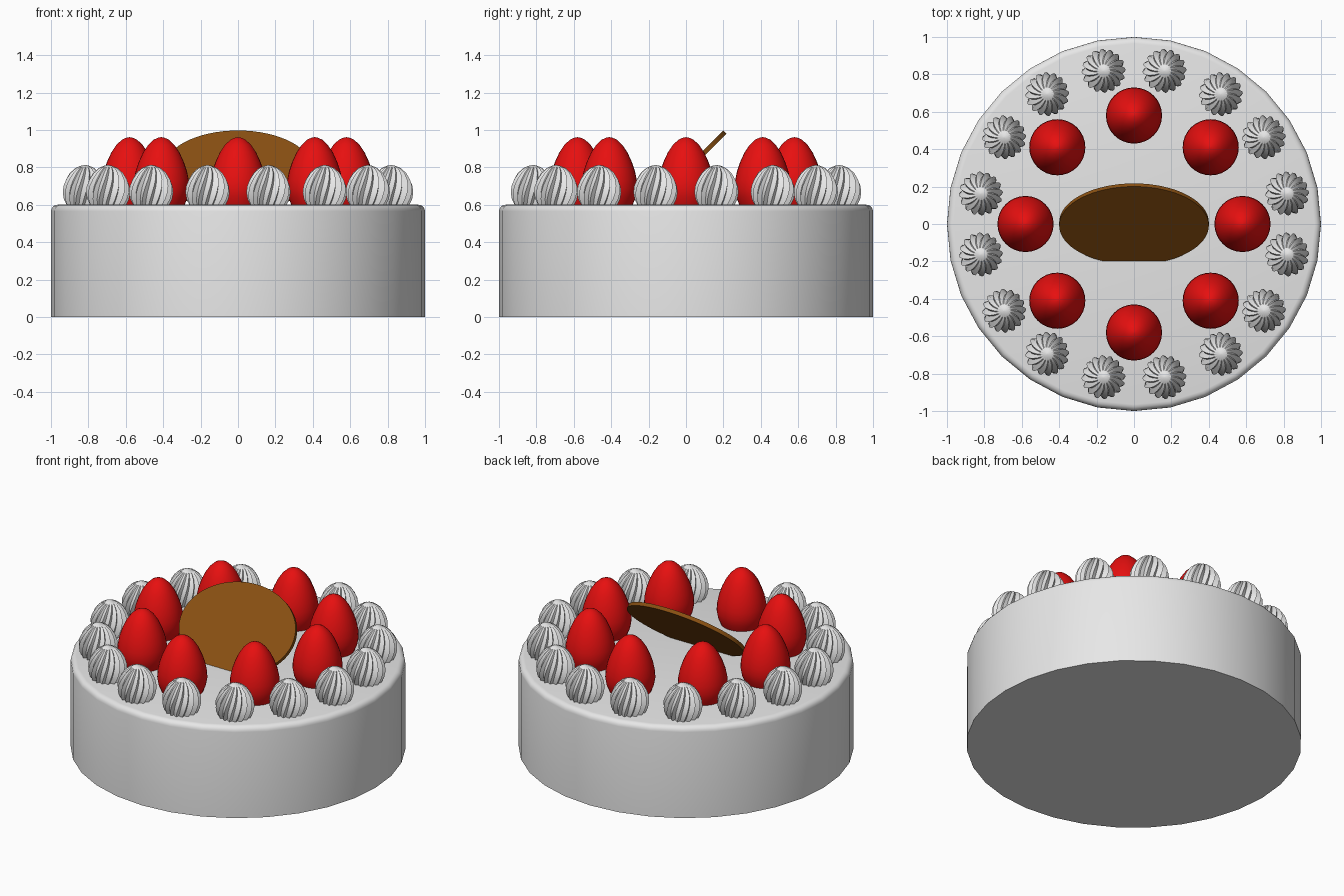
import bpy, bmesh, math
from mathutils import Matrix

if "Cube" in bpy.data.objects:
    bpy.data.objects.remove(bpy.data.objects["Cube"])


def material(name, rgb):
    m = bpy.data.materials.new(name)
    m.diffuse_color = (*rgb, 1)
    m.use_nodes = True
    m.node_tree.nodes["Principled BSDF"].inputs["Base Color"].default_value = m.diffuse_color
    return m


CREAM = material("cream", (0.8, 0.8, 0.8))
RED = material("strawberry red", (0.8, 0.005, 0.005))
BROWN = material("chocolate brown", (0.25, 0.08, 0.006))


def finish(name, bm, mat, angle=30):
    bmesh.ops.recalc_face_normals(bm, faces=bm.faces)
    me = bpy.data.meshes.new(name)
    bm.to_mesh(me)
    bm.free()
    me.materials.append(mat)
    ob = bpy.data.objects.new(name, me)
    bpy.context.collection.objects.link(ob)
    bpy.ops.object.select_all(action='DESELECT')
    ob.select_set(True)
    bpy.context.view_layer.objects.active = ob
    bpy.ops.object.shade_smooth_by_angle(angle=math.radians(angle))
    return ob


def lathe(profile, sides, shape=lambda i, k: (1, 0)):
    """Rings from (radius, z); shape gives a radius factor and extra angle."""
    bm = bmesh.new()
    rings = []
    for k, (r, z) in enumerate(profile):
        ring = []
        for i in range(sides):
            f, da = shape(i, k)
            a = 2 * math.pi * i / sides + da
            ring.append(bm.verts.new((r * f * math.cos(a), r * f * math.sin(a), z)))
        rings.append(ring)
    for lo, hi in zip(rings, rings[1:]):
        for i in range(sides):
            j = (i + 1) % sides
            bm.faces.new((lo[i], lo[j], hi[j], hi[i]))
    bm.faces.new(rings[0][::-1])
    bm.faces.new(rings[-1])
    return bm


def ring_copies(ob, name, count, radius, start):
    for n in range(count):
        a = start + 2 * math.pi * n / count
        c = ob if n == 0 else ob.copy()
        if n:
            bpy.context.collection.objects.link(c)
        c.name = f"{name}_{n + 1}"
        c.location = (radius * math.cos(a), radius * math.sin(a), 0.6)
        c.rotation_euler = (0, 0, a)


# cake body with a rounded top rim
B = 0.035
rim = [(1 - B + B * math.cos(t * math.pi / 8), 0.6 - B + B * math.sin(t * math.pi / 8))
       for t in range(5)]
finish("cake_body", lathe([(1, 0)] + rim, 32), CREAM)

# piped cream dollops: twisted saw-tooth rosettes
dollop = [(0.098, 0), (0.112, 0.03), (0.118, 0.065), (0.115, 0.1), (0.102, 0.135),
          (0.08, 0.17), (0.052, 0.195), (0.024, 0.208), (0.004, 0.212)]


def swirl(i, k):
    return (1.0, 0.06 + 0.09 * k) if i % 2 == 0 else (0.82, 0.09 * k)


ring_copies(finish("cream_dollop", lathe(dollop, 32, swirl), CREAM),
            "cream_dollop", 16, 0.835, math.pi / 16)

# strawberries: egg shapes standing on the cake
berry = [(0.125, 0), (0.142, 0.04), (0.15, 0.085), (0.147, 0.13), (0.137, 0.18),
         (0.12, 0.23), (0.097, 0.28), (0.07, 0.32), (0.04, 0.348), (0.018, 0.358),
         (0.002, 0.361)]
ring_copies(finish("strawberry", lathe(berry, 32), RED, 50), "strawberry", 8, 0.58, 0)

# tilted oval chocolate plaque
bm = lathe([(1, -0.012), (1, 0.012)], 64)
bm.transform(Matrix.Translation((0, 0, 0.78)) @ Matrix.Rotation(math.pi / 4, 4, 'X')
             @ Matrix.Diagonal((0.4, 0.295, 1, 1)))
finish("chocolate_plaque", bm, BROWN)
